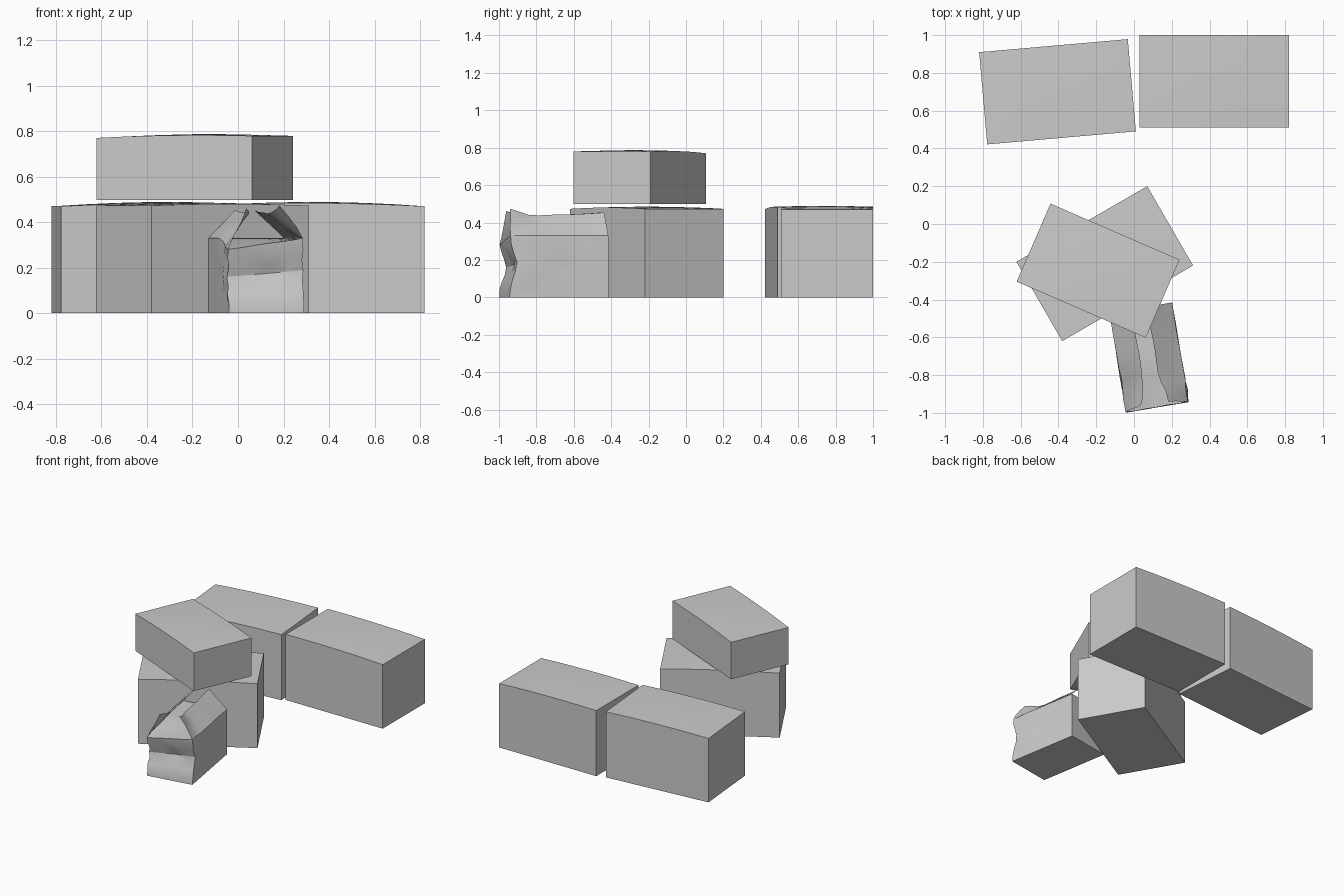
import bpy, bmesh, math
from mathutils import Matrix, Vector, noise

cube = bpy.data.objects.get("Cube")
if cube:
    bpy.data.objects.remove(cube, do_unlink=True)

# Single plain card colour
card = bpy.data.materials.new("light grey card")
card.use_nodes = True
card.diffuse_color = (0.6, 0.6, 0.6, 1)
card.node_tree.nodes["Principled BSDF"].inputs["Base Color"].default_value = (0.6, 0.6, 0.6, 1)


def finish(name, bm, matrix, angle):
    """Turn a bmesh into a placed, shaded object."""
    mesh = bpy.data.meshes.new(name)
    bm.to_mesh(mesh)
    bm.free()
    mesh.materials.append(card)
    obj = bpy.data.objects.new(name, mesh)
    bpy.context.collection.objects.link(obj)
    obj.matrix_world = matrix
    bpy.ops.object.select_all(action='DESELECT')
    obj.select_set(True)
    bpy.context.view_layer.objects.active = obj
    bpy.ops.object.shade_smooth_by_angle(angle=math.radians(angle))


def sheet(bm, origin, u, v, nu, nv):
    """Add a flat grid of quads spanned by u and v."""
    o, u, v = Vector(origin), Vector(u), Vector(v)
    rows = [[bm.verts.new(o + u * i / nu + v * j / nv) for j in range(nv + 1)]
            for i in range(nu + 1)]
    for a, b in zip(rows, rows[1:]):
        for j in range(nv):
            bm.faces.new((a[j], b[j], b[j + 1], a[j + 1]))


def block(bm, size, steps):
    """Add a closed box, centred in x and y, made of six gridded sheets."""
    sx, sy, sz = size
    nx, ny, nz = steps
    x, y, z = Vector((sx, 0, 0)), Vector((0, sy, 0)), Vector((0, 0, sz))
    o = -(x + y) / 2
    for start, a, b, na, nb in ((o, x, y, nx, ny), (o + z, x, y, nx, ny),
                                (o, x, z, nx, nz), (o + y, x, z, nx, nz),
                                (o, y, z, ny, nz), (o + x, y, z, ny, nz)):
        sheet(bm, start, a, b, na, nb)
    bmesh.ops.remove_doubles(bm, verts=bm.verts, dist=0.0001)
    bmesh.ops.recalc_face_normals(bm, faces=bm.faces)


def placed(x, y, z, degrees):
    return Matrix.Translation((x, y, z)) @ Matrix.Rotation(math.radians(degrees), 4, 'Z')


# Closed cartons with gently bulging lids: name, place, size, height gain at far end
cartons = [
    ("back_left_box", (0.425, 0.755, 0, 180), (0.79, 0.49, 0.47), 0.012),
    ("back_right_box", (-0.405, 0.70, 0, 5), (0.79, 0.49, 0.47), 0.012),
    ("lower_box", (-0.155, -0.21, 0, 30), (0.80, 0.485, 0.473), 0.0),
    ("upper_box", (-0.19, -0.247, 0.498, -23.5), (0.745, 0.45, 0.272), 0.009),
]
for name, place, size, gain in cartons:
    bm = bmesh.new()
    block(bm, size, (6, 4, 1))
    for vert in bm.verts:
        if vert.co.z > 0.1:
            s, t = vert.co.x / size[0], vert.co.y / size[1]
            arch = 1 - 4 * s * s
            vert.co.z += gain * (s + 0.5) + arch * (0.007 + 0.005 * (1 - 4 * t * t))
    finish(name, bm, placed(*place), 30)

# Crumpled carton: body plus two side flaps leaning inwards
WIDTH, LENGTH, HEIGHT = 0.335, 0.535, 0.33
FRONT = -LENGTH / 2
crumpled_place = placed(0.08, -0.707, 0, 9.5)


def crumple(co):
    """Dent the front end, fading out towards the back."""
    near = max(0.0, 1 - (co.y - FRONT) / 0.25)
    rise = min(1.0, co.z / 0.08)
    left = max(0.0, min(1.0, 0.5 - co.x / WIDTH))
    pinch = max(0.0, 1 - abs(co.z - 0.18) / 0.13)
    wobble = noise.noise_vector(Vector((co.x * 9, co.y * 9, co.z * 16)))
    co.y += near * (0.04 * pinch + 0.012 * rise * abs(wobble.y))
    co.x += rise * (0.004 + 0.014 * near) * wobble.x
    co.z -= near * left * 0.05 * min(1.0, co.z / HEIGHT)


body = bmesh.new()
block(body, (WIDTH, LENGTH, HEIGHT), (6, 9, 7))
for vert in body.verts:
    crumple(vert.co)
bmesh.ops.triangulate(body, faces=body.faces)
finish("crumpled_box", body, crumpled_place, 20)

for name, side, tip in (("crumpled_right_flap", -1, -0.05), ("crumpled_left_flap", 1, 0.035)):
    bm = bmesh.new()
    hinge = side * WIDTH / 2
    sheet(bm, (hinge, FRONT, HEIGHT), (0, LENGTH, 0), (tip - hinge, 0, 0.115), 9, 3)
    for vert in bm.verts:
        out = (vert.co.z - HEIGHT) / 0.115
        near = max(0.0, 1 - (vert.co.y - FRONT) / 0.14)
        crumple(vert.co)
        # Free edge sags in the middle and curls up at the front corner
        vert.co.z += out * (0.04 * near - 0.015 * math.cos(vert.co.y * 5) + 0.012)
        vert.co.x += out * side * 0.03 * near
        vert.co.y += out * 0.02 * near
    bmesh.ops.recalc_face_normals(bm, faces=bm.faces)
    if sum(f.normal.z for f in bm.faces) < 0:
        bmesh.ops.reverse_faces(bm, faces=bm.faces)
    finish(name, bm, crumpled_place, 25)
